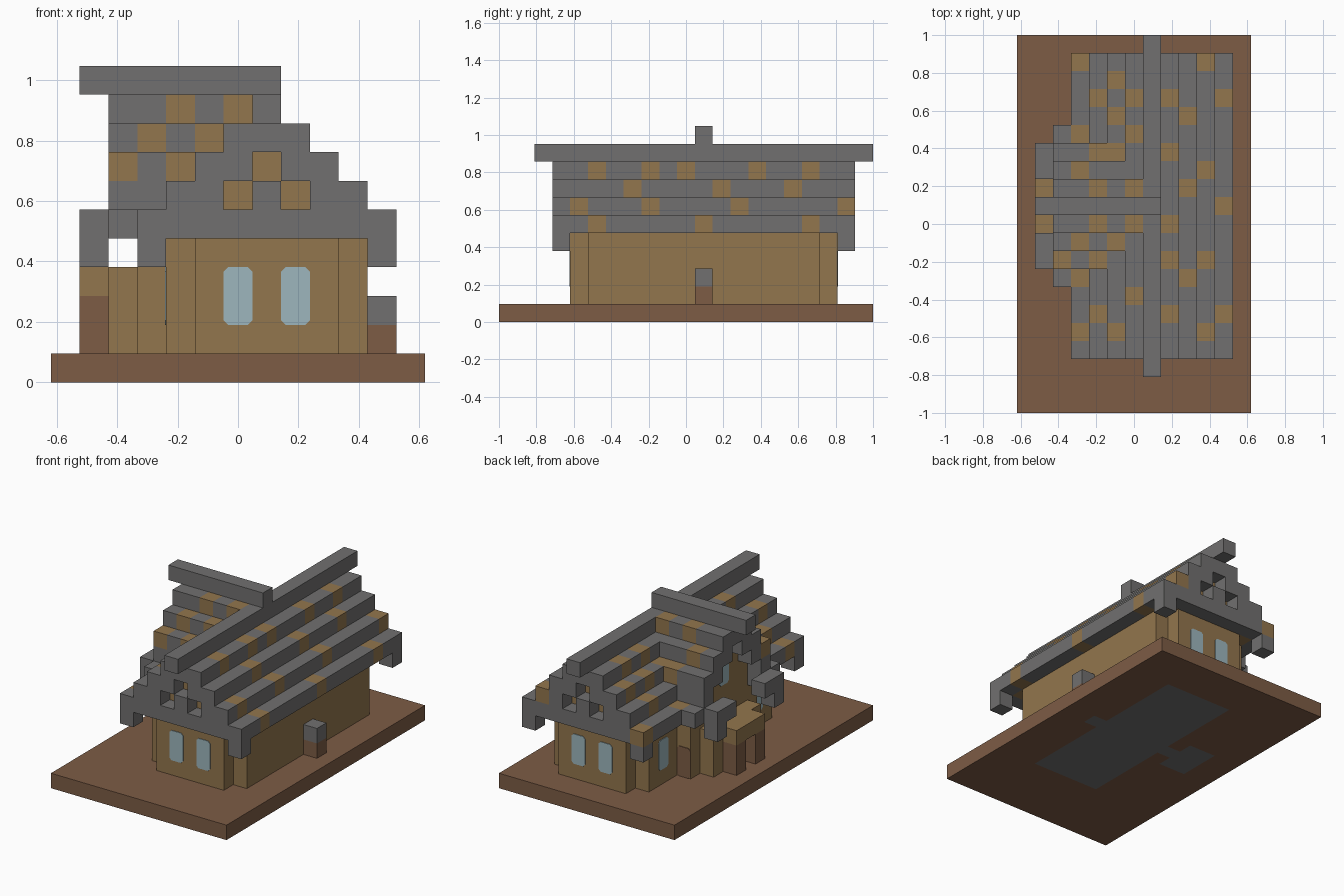
import bpy, bmesh
from mathutils import Vector, Matrix

old = bpy.data.objects.get("Cube")
if old:
    bpy.data.objects.remove(old, do_unlink=True)

U = 2 / 21                                   # one building block
ORIGIN = Vector((-6.5 * U, -10.5 * U, 0))


def material(name, rgb):
    m = bpy.data.materials.new(name)
    m.use_nodes = True
    m.diffuse_color = (*rgb, 1)
    m.node_tree.nodes["Principled BSDF"].inputs["Base Color"].default_value = (*rgb, 1)
    return m


STONE, TAN, BROWN, GLASS = range(4)
MATS = [material("stone_grey", (0.165, 0.162, 0.16)),
        material("tan_wood", (0.29, 0.18, 0.075)),
        material("brown_earth", (0.205, 0.107, 0.06)),
        material("pale_glass", (0.34, 0.47, 0.51))]


def finish(name, bm):
    mesh = bpy.data.meshes.new(name)
    bm.to_mesh(mesh)
    bm.free()
    for m in MATS:
        mesh.materials.append(m)
    ob = bpy.data.objects.new(name, mesh)
    bpy.context.collection.objects.link(ob)
    return ob


def add_box(bm, lo, hi, mat):
    """Box covering block cells lo..hi inclusive."""
    a, b = Vector(lo) * U + ORIGIN, (Vector(hi) + Vector((1, 1, 1))) * U + ORIGIN
    mtx = Matrix.Translation((a + b) / 2) @ Matrix.Diagonal((*(b - a), 1))
    made = bmesh.ops.create_cube(bm, size=1, matrix=mtx)
    for f in {f for v in made["verts"] for f in v.link_faces}:
        f.material_index = mat


def blocks(name, mat, *spans):
    bm = bmesh.new()
    for lo, hi in spans:
        add_box(bm, lo, hi, mat)
    return finish(name, bm)


def roof_row(name, lo, hi, axis, tan):
    """Row of roof blocks along an axis, with tan blocks at the given cells."""
    bm = bmesh.new()
    start = lo[axis]
    while start <= hi[axis]:
        end = start
        while end < hi[axis] and (end + 1 in tan) == (start in tan):
            end += 1
        a, b = list(lo), list(hi)
        a[axis], b[axis] = start, end
        add_box(bm, a, b, TAN if start in tan else STONE)
        start = end + 1
    finish(name, bm)


def plate(name, mat, cell, out, height=2, cut=0.15):
    """Thin panel with clipped corners, on the wall face of a cell turned to 'out'."""
    n = Vector(out)
    side = Vector((0, 0, 1)).cross(n)
    mid = (Vector(cell) + Vector((0.5, 0.5, height / 2)) + n * 0.5) * U + ORIGIN
    w, h = 0.5, height / 2
    pts = [(w - cut, -h), (w, cut - h), (w, h - cut), (w - cut, h)]
    pts += [(-x, z) for x, z in reversed(pts)]
    bm = bmesh.new()
    face = bm.faces.new([bm.verts.new(mid + side * x * U + Vector((0, 0, z * U))) for x, z in pts])
    grown = bmesh.ops.extrude_face_region(bm, geom=[face])["geom"]
    bmesh.ops.translate(bm, vec=n * 0.004, verts=[v for v in grown if isinstance(v, bmesh.types.BMVert)])
    bmesh.ops.recalc_face_normals(bm, faces=bm.faces)
    for f in bm.faces:
        f.material_index = mat
    finish(name, bm)


# Ground slab, with the stone floor showing underneath
def is_floor(i, j):
    room = 5 <= i <= 9 and 5 <= j <= 17
    wing = 2 <= i <= 3 and 10 <= j <= 12
    return room or wing or (j == 11 and i in (4, 10))


bm = bmesh.new()
bmesh.ops.create_grid(bm, x_segments=13, y_segments=21, size=0.5,
                      matrix=Matrix.Diagonal((13 * U, 21 * U, 1, 1)))
for f in bm.faces:
    c = (f.calc_center_median() - ORIGIN) / U
    f.material_index = STONE if is_floor(int(c.x), int(c.y)) else BROWN
top = bmesh.ops.extrude_face_region(bm, geom=bm.faces[:])["geom"]
bmesh.ops.translate(bm, vec=(0, 0, U), verts=[v for v in top if isinstance(v, bmesh.types.BMVert)])
for f in bm.faces:
    if f.calc_center_median().z > 0.001:
        f.material_index = BROWN
bmesh.ops.recalc_face_normals(bm, faces=bm.faces)
finish("ground_slab", bm)

# Main house walls and the stepped side wing
blocks("house_walls", TAN, ((5, 4, 1), (9, 18, 4)), ((4, 5, 1), (10, 17, 4)))
blocks("wing_walls", TAN, ((3, 8, 1), (3, 14, 3)), ((2, 9, 1), (2, 13, 3)))
blocks("wing_gable_wall", TAN, ((3, 8, 4), (3, 14, 4)), ((3, 9, 5), (3, 13, 7)),
       ((3, 10, 8), (3, 12, 8)))

# Porch
blocks("porch_posts", BROWN, ((1, 10, 1), (1, 10, 2)), ((1, 12, 1), (1, 12, 2)))
blocks("porch_canopy", TAN, ((1, 10, 3), (1, 12, 3)))

# Hearth on the outer wall
blocks("hearth_base", BROWN, ((11, 11, 1), (11, 11, 1)))
blocks("hearth_top", STONE, ((11, 11, 2), (11, 11, 2)))

# Main roof: one row per step on each slope, with tan shingles
right_tan = [{5, 8, 10, 14, 17}, {7, 12, 16}, {4, 8, 13, 19}, {5, 11, 17}]
left_tan = [{6, 15, 17}, {4, 14, 16, 18}, {5, 17}, {4, 7, 15, 19}]
for step in range(4):
    d, k = step + 1, 8 - step
    roof_row(f"right_roof_row_{d}", (7 + d, 3, k), (7 + d, 19, k), 1, right_tan[step])
    if d < 4:
        roof_row(f"left_roof_row_{d}", (7 - d, 3, k), (7 - d, 19, k), 1, left_tan[step])
    else:
        for tag, a, b in (("front", 3, 7), ("back", 15, 19)):
            roof_row(f"left_roof_eave_{tag}", (3, a, k), (3, b, k), 1, left_tan[step])
blocks("main_ridge", STONE, ((7, 2, 9), (7, 20, 9)))

# Main gables: pierced stone screen, tan wall behind, drops at the eaves
for tag, j, inner in (("front", 3, 4), ("back", 19, 18)):
    screen = [((4, j, 5), (10, j, 5)), ((7, j, 8), (7, j, 8))]
    screen += [((i, j, 6), (i, j, 6)) for i in (5, 7, 9)]
    screen += [((i, j, 7), (i, j, 7)) for i in (6, 8)]
    screen += [((i, j, 4), (i, j, 4)) for i in (3, 11)]
    blocks(f"{tag}_gable_screen", STONE, *screen)
    blocks(f"{tag}_gable_wall", TAN,
           *[((7 - r, inner, 8 - r), (7 + r, inner, 8 - r)) for r in range(4)])

# Wing roof: rows running into the main roof, mirrored about the ridge
wing_tan = {1: ({4, 6}, {4, 6}), 2: ({3, 5}, {3}), 3: ({2, 4}, {4})}
for d in (1, 2, 3):
    for tag, sign, tan in (("front", -1, wing_tan[d][0]), ("back", 1, wing_tan[d][1])):
        j, k = 11 + sign * d, 10 - d
        roof_row(f"wing_roof_{tag}_{d}", (2, j, k), (7 - d, j, k), 0, tan)
blocks("wing_ridge", STONE, ((1, 11, 10), (7, 11, 10)))
for tag, s in (("front", -1), ("back", 1)):
    j8, j9, j10, j7 = 11 + 3 * s, 11 + 2 * s, 11 + s, 11 + 4 * s
    blocks(f"wing_gable_{tag}", STONE,
           ((2, j8, 5), (3, j8, 6)), ((2, j9, 7), (2, j9, 7)),
           ((2, j10, 8), (2, j10, 8)), ((2, j7, 5), (2, j7, 5)))
    blocks(f"wing_brace_{tag}", STONE, ((1, j8, 4), (1, j8, 5)), ((1, j9, 5), (1, j9, 5)))
blocks("wing_gable_top", STONE, ((2, 11, 9), (6, 11, 9)))

# Windows and doors
for i in (6, 8):
    plate(f"front_window_{i}", GLASS, (i, 4, 2), (0, -1, 0))
    plate(f"back_window_{i}", GLASS, (i, 18, 2), (0, 1, 0))
for j in (6, 16):
    plate(f"left_wall_window_{j}", GLASS, (4, j, 2), (-1, 0, 0))
plate("wing_window", GLASS, (3, 11, 6), (-1, 0, 0))
plate("porch_door", BROWN, (2, 11, 1), (-1, 0, 0))
plate("back_door", BROWN, (3, 14, 1), (0, 1, 0))
